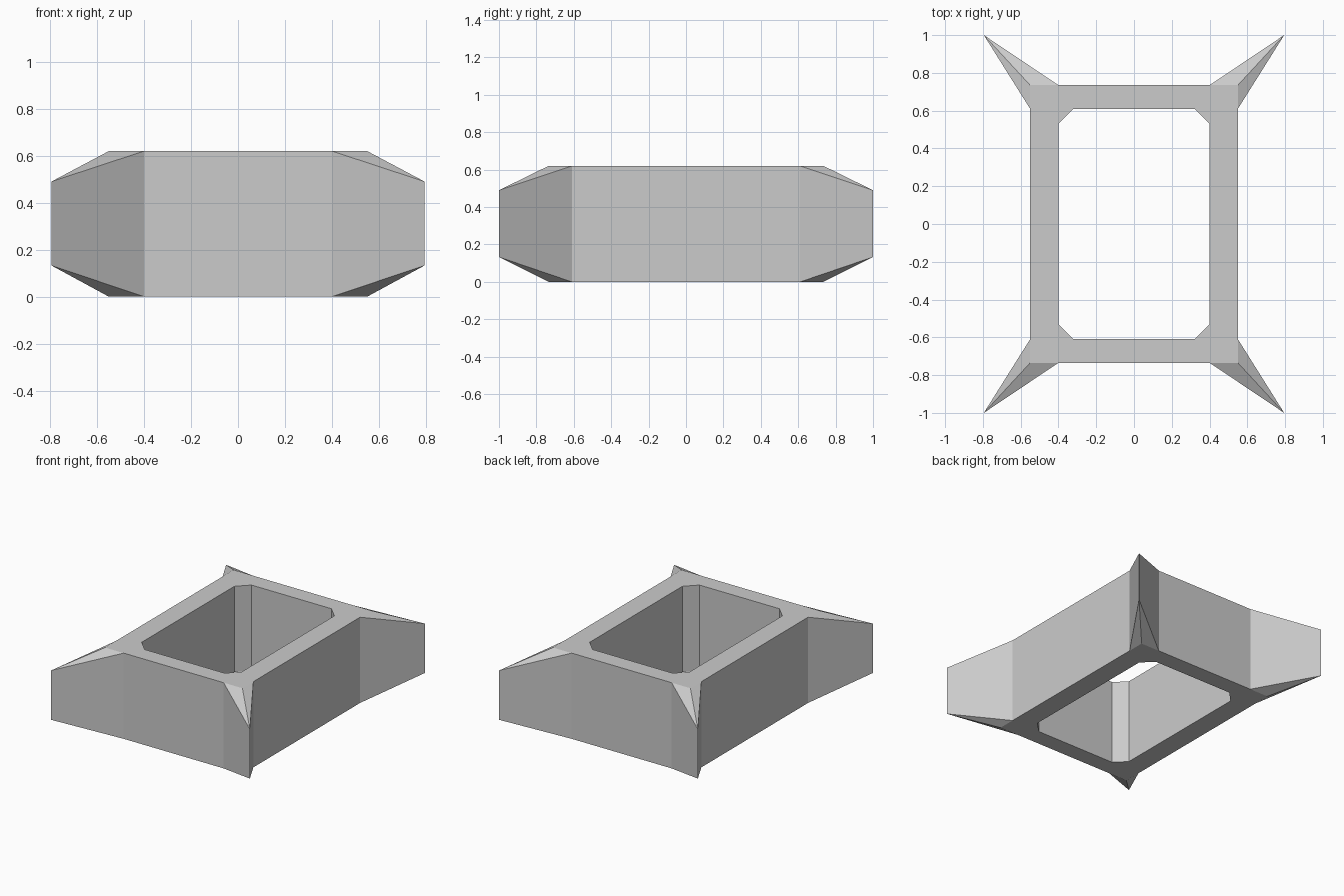
import bpy, bmesh

if "Cube" in bpy.data.objects:
    bpy.data.objects.remove(bpy.data.objects["Cube"])

H = 0.62                     # frame height
TIP = (0.795, 1.0)           # corner spike plan position
TIP_Z = (0.133, 0.49)        # spike edge bottom and top

# Plan points of one quarter of the frame
inner = [(0.40, 0), (0.40, 0.53), (0.32, 0.61), (0, 0.61)]
outer = [(0.55, 0), (0.55, 0.61), (0.55, 0.735), (0.40, 0.735), (0, 0.735)]

bm = bmesh.new()


def ring(points, z):
    return [bm.verts.new((x, y, z)) for x, y in points]


levels = []
for z, tip_z in zip((0, H), TIP_Z):
    i, o = ring(inner, z), ring(outer, z)
    tip = bm.verts.new((*TIP, tip_z))
    # Flat cap: long side, corner, short side
    bm.faces.new((i[0], o[0], o[1], i[1]))
    bm.faces.new((i[1], o[1], o[2], o[3], i[2]))
    bm.faces.new((i[2], o[3], o[4], i[3]))
    # Sloping spike faces
    bm.faces.new((o[1], tip, o[2]))
    bm.faces.new((o[2], tip, o[3]))
    levels.append((i, [o[0], o[1], tip, o[3], o[4]]))

# Vertical walls of the opening and of the outside
for low, high in zip(*levels):
    for k in range(len(low) - 1):
        bm.faces.new((low[k], low[k + 1], high[k + 1], high[k]))

# Mirror the quarter into the full frame
for axis in ('X', 'Y'):
    bmesh.ops.mirror(bm, geom=bm.verts[:] + bm.edges[:] + bm.faces[:],
                     axis=axis, merge_dist=0.0001)
bmesh.ops.remove_doubles(bm, verts=bm.verts[:], dist=0.0001)
bmesh.ops.recalc_face_normals(bm, faces=bm.faces[:])

mesh = bpy.data.meshes.new("spiked_frame")
bm.to_mesh(mesh)
bm.free()
frame = bpy.data.objects.new("spiked_frame", mesh)
bpy.context.collection.objects.link(frame)
